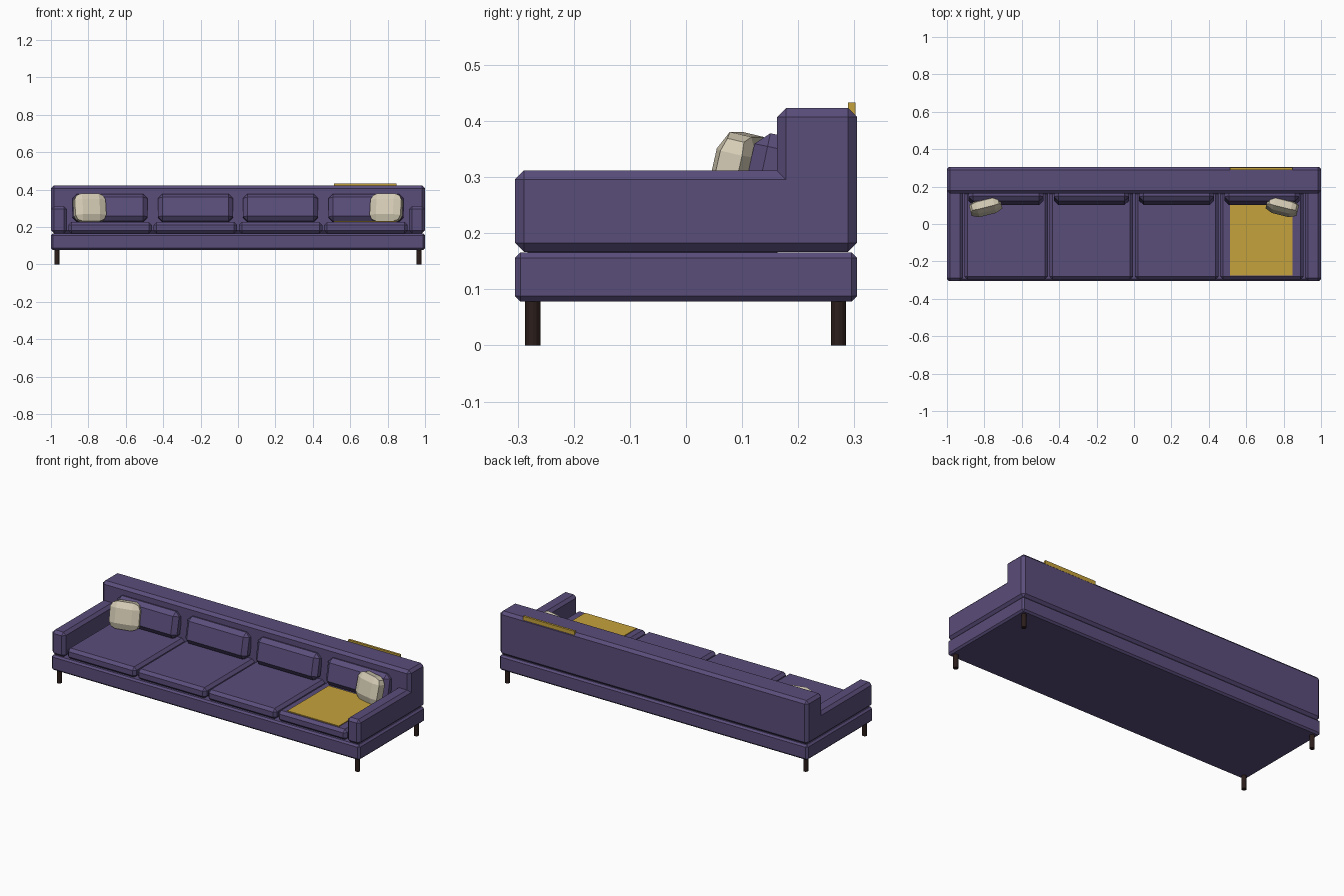
import bpy, bmesh, math
from mathutils import Matrix, Vector

if "Cube" in bpy.data.objects:
    bpy.data.objects.remove(bpy.data.objects["Cube"])


def material(name, rgb):
    m = bpy.data.materials.new(name)
    m.diffuse_color = (*rgb, 1)
    m.use_nodes = True
    m.node_tree.nodes["Principled BSDF"].inputs["Base Color"].default_value = m.diffuse_color
    return m


PURPLE = material("purple fabric", (0.102, 0.075, 0.195))
CREAM = material("cream fabric", (0.66, 0.60, 0.46))
GOLD = material("mustard wool", (0.56, 0.36, 0.045))
WOOD = material("dark wood", (0.024, 0.013, 0.011))


def finish(name, bm, mat, loc=(0, 0, 0), tilt=0, turn=0):
    bmesh.ops.recalc_face_normals(bm, faces=bm.faces)
    me = bpy.data.meshes.new(name)
    bm.to_mesh(me)
    bm.free()
    me.materials.append(mat)
    ob = bpy.data.objects.new(name, me)
    ob.matrix_world = (Matrix.Translation(loc) @ Matrix.Rotation(turn, 4, 'Z')
                       @ Matrix.Rotation(tilt, 4, 'X'))
    bpy.context.collection.objects.link(ob)
    return ob


def chamfer(bm, edges, width):
    bmesh.ops.bevel(bm, geom=edges, offset=width, segments=1,
                    affect='EDGES', profile=0.5, clamp_overlap=True)


def box(name, size, loc, mat, bevel=0, tilt=0):
    bm = bmesh.new()
    bmesh.ops.create_cube(bm, size=1)
    bmesh.ops.scale(bm, vec=size, verts=bm.verts)
    if bevel:
        chamfer(bm, bm.edges[:], bevel)
    return finish(name, bm, mat, loc, tilt)


# Base plinth
box("base", (2, 0.61, 0.088), (0, 0, 0.122), PURPLE, 0.01)

# Arms and back as one solid: keep the outer faces of filled cells, chamfer convex edges
xs, ys, zs = (-1, -0.915, 0.915, 1), (-0.305, 0.162, 0.305), (0.167, 0.312, 0.423)


def filled(i, j, k):
    inside = 0 <= i < 3 and 0 <= j < 2 and 0 <= k < 2
    return inside and (j == 1 or (k == 0 and i != 1))


bm = bmesh.new()
for i in range(3):
    for j in range(2):
        for k in range(2):
            if not filled(i, j, k):
                continue
            for axis in range(3):
                for side in (0, 1):
                    n = [i, j, k]
                    n[axis] += 2 * side - 1
                    if filled(*n):
                        continue
                    corners = []
                    for a, b in ((0, 0), (1, 0), (1, 1), (0, 1)):
                        c = [i, j, k]
                        c[axis] += side
                        c[(axis + 1) % 3] += a
                        c[(axis + 2) % 3] += b
                        corners.append(bm.verts.new((xs[c[0]], ys[c[1]], zs[c[2]])))
                    bm.faces.new(corners)
bmesh.ops.remove_doubles(bm, verts=bm.verts, dist=1e-4)
bmesh.ops.recalc_face_normals(bm, faces=bm.faces)
bmesh.ops.dissolve_limit(bm, angle_limit=0.02, verts=bm.verts, edges=bm.edges)
bm.normal_update()
chamfer(bm, [e for e in bm.edges if e.calc_face_angle_signed(0) > 0.5], 0.016)
finish("arms_and_back", bm, PURPLE)

# Seat and back cushions
for n in range(4):
    x = (n - 1.5) * 0.456
    box(f"seat_cushion_{n + 1}", (0.446, 0.475, 0.062), (x, -0.06, 0.196), PURPLE, 0.016)
    box(f"back_cushion_{n + 1}", (0.4, 0.075, 0.15), (x, 0.148, 0.302), PURPLE, 0.024,
        math.radians(-12))

# Throw pillows: puffed boxes, thinner towards the rim
for side in (-1, 1):
    bm = bmesh.new()
    bmesh.ops.create_cube(bm, size=2)
    bmesh.ops.subdivide_edges(bm, edges=bm.edges[:], cuts=2, use_grid_fill=True)
    for v in bm.verts:
        u, w = (math.copysign(1 if abs(c) > 0.9 else 0.55, c) for c in (v.co.x, v.co.z))
        rim = (abs(u) == 1) + (abs(w) == 1)
        pull = 0.86 if rim == 2 else 1
        thick = (1, 0.55, 0.42)[rim]
        v.co = Vector((u * 0.085 * pull, v.co.y * 0.037 * thick, w * 0.076 * pull))
    finish("throw_pillow_" + ("left" if side < 0 else "right"), bm, CREAM,
           (side * 0.793, 0.092, 0.302), math.radians(-13), math.radians(-14 * side))

# Folded blanket on the seat, and its end over the back
box("blanket_seat", (0.335, 0.385, 0.009), (0.68, -0.083, 0.2275), GOLD)
box("blanket_back", (0.335, 0.013, 0.035), (0.68, 0.2955, 0.4155), GOLD)

# Legs
for sx in (-1, 1):
    for y, label in ((-0.273, "front"), (0.272, "back")):
        bm = bmesh.new()
        bmesh.ops.create_cone(bm, cap_ends=True, segments=12, radius1=0.0135,
                              radius2=0.0135, depth=0.085)
        finish(f"{label}_leg_" + ("left" if sx < 0 else "right"), bm, WOOD,
               (sx * 0.968, y, 0.0425))
